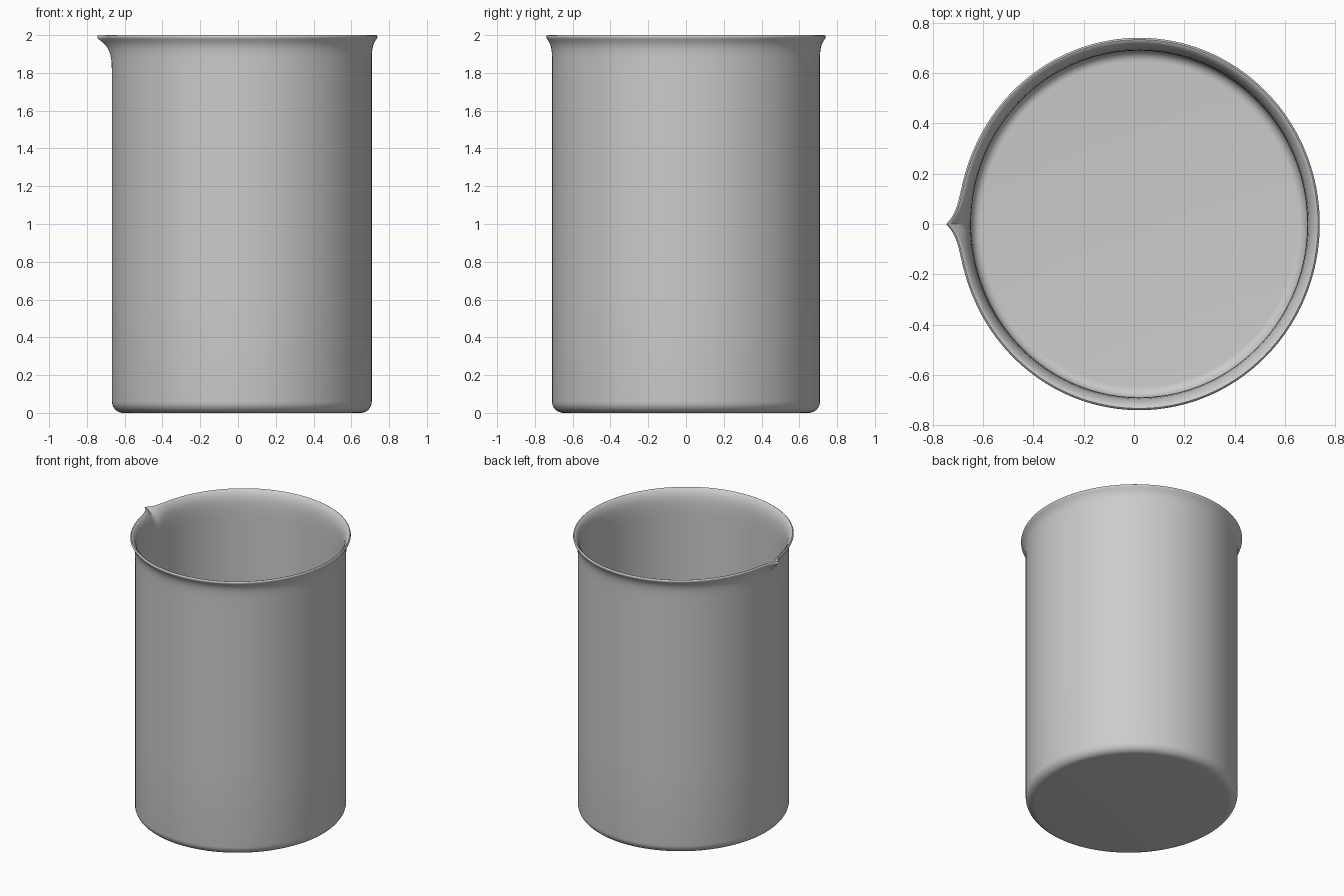
import bpy, bmesh
from math import sin, cos, pi, exp

if "Cube" in bpy.data.objects:
    bpy.data.objects.remove(bpy.data.objects["Cube"])

SEG = 192
CX, SQUASH = 0.0205, 0.97      # body centre and slight ovalness across x


def arc(cr, cz, rad, a0, a1, n):
    """Profile points along an arc, angles in degrees."""
    return [(cr + rad * cos((a0 + (a1 - a0) * i / n) * pi / 180),
             cz + rad * sin((a0 + (a1 - a0) * i / n) * pi / 180)) for i in range(n + 1)]


# Closed wall profile (radius, z): outside going up, over the lip, inside going down
profile = arc(0.649, 0.06, 0.06, -90, 0, 8)
profile += [(0.709, z) for z in (0.6, 1.2, 1.7, 1.8, 1.86)]
profile += [(0.7095, 1.89), (0.711, 1.915), (0.715, 1.94), (0.723, 1.96), (0.732, 1.975)]
profile += [(0.738, 1.984), (0.740, 1.991), (0.738, 1.997), (0.733, 2.0), (0.727, 1.998)]
profile += [(0.717, 1.987), (0.707, 1.972), (0.699, 1.95), (0.694, 1.925), (0.691, 1.895)]
profile += [(0.689, z) for z in (1.86, 1.8, 1.7, 1.2, 0.6)]
profile += arc(0.647, 0.062, 0.042, 0, -90, 8)


def place(r, z, a):
    """Point on the wall, pulled outward at the -x side to form the spout."""
    x, y = CX + r * SQUASH * cos(a), r * sin(a)
    if cos(a) < 0:
        w = min(1.0, max(0.0, (z - 1.75) / 0.23)) ** 4
        pull = 0.056 * exp(-abs(y) / 0.055) - 0.007 * exp(-(y / 0.13) ** 2)
        x -= w * pull
    return x, y, z


# Beaker body: rings swept around the axis, capped by outer base and inner floor
bm = bmesh.new()
rings = [[bm.verts.new(place(r, z, 2 * pi * i / SEG)) for i in range(SEG)]
         for r, z in profile]
for lo, hi in zip(rings, rings[1:]):
    for i in range(SEG):
        j = (i + 1) % SEG
        bm.faces.new((lo[i], lo[j], hi[j], hi[i]))
bm.faces.new(rings[0][::-1])
bm.faces.new(rings[-1])
bmesh.ops.recalc_face_normals(bm, faces=bm.faces)

mesh = bpy.data.meshes.new("beaker")
bm.to_mesh(mesh)
bm.free()
beaker = bpy.data.objects.new("beaker", mesh)
bpy.context.collection.objects.link(beaker)
bpy.context.view_layer.objects.active = beaker
beaker.select_set(True)
bpy.ops.object.shade_smooth_by_angle(angle=pi / 4)
